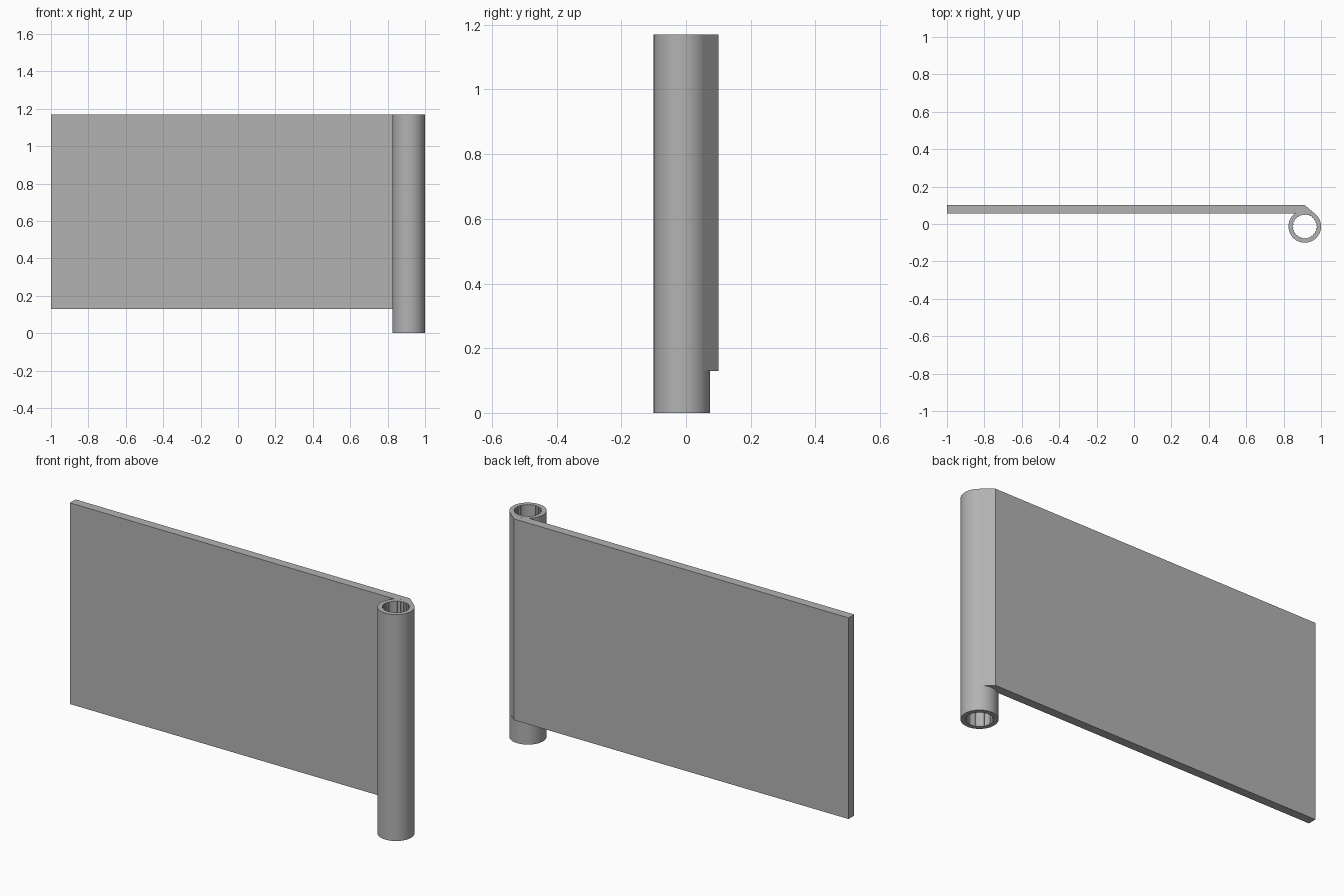
import bpy, bmesh
from math import sin, cos, pi, acos, asin, sqrt, radians

if "Cube" in bpy.data.objects:
    bpy.data.objects.remove(bpy.data.objects["Cube"], do_unlink=True)

CX, CY = 0.913, -0.013          # barrel axis
OUTER, BORE = 0.087, 0.062
TOP, PLATE_BOTTOM = 1.17, 0.13
PLATE_FRONT, PLATE_BACK = 0.055, 0.101
SIDES, TEETH = 64, 24

grey = bpy.data.materials.new("plain grey")
grey.use_nodes = True
grey.diffuse_color = (0.45, 0.45, 0.45, 1)
grey.node_tree.nodes["Principled BSDF"].inputs["Base Color"].default_value = (0.45, 0.45, 0.45, 1)


def finish(name, bm):
    bmesh.ops.recalc_face_normals(bm, faces=bm.faces)
    mesh = bpy.data.meshes.new(name)
    bm.to_mesh(mesh)
    bm.free()
    mesh.materials.append(grey)
    obj = bpy.data.objects.new(name, mesh)
    bpy.context.collection.objects.link(obj)
    bpy.ops.object.select_all(action="DESELECT")
    obj.select_set(True)
    bpy.context.view_layer.objects.active = obj
    bpy.ops.object.shade_smooth_by_angle(angle=radians(10))
    return obj


def polar(radius, angle):
    return CX + radius * cos(angle), CY + radius * sin(angle)


def loop(bm, points, z):
    verts = [bm.verts.new((x, y, z)) for x, y in points]
    return [bm.edges.new((v, verts[i - 1])) for i, v in enumerate(verts)]


# Hollow barrel: smooth outside, finely splined bore
bm = bmesh.new()
circle = [polar(OUTER, 2 * pi * i / SIDES) for i in range(SIDES)]
bore = []
for i in range(TEETH):
    for part, radius in ((0, BORE), (0.5, BORE), (0.5, BORE + 0.003), (1, BORE + 0.003)):
        bore.append(polar(radius, 2 * pi * (i + part) / TEETH))
rims = []
for z in (0, TOP):
    edges = loop(bm, circle, z), loop(bm, bore, z)
    bmesh.ops.triangle_fill(bm, edges=edges[0] + edges[1], use_beauty=True)
    rims.append(edges)
for low, high in zip(*rims):
    bmesh.ops.bridge_loops(bm, edges=low + high)
finish("hinge_barrel", bm)

# Hinge leaf: flat plate whose end slopes tangent to the barrel and wraps its wall
reach = PLATE_BACK - CY
start = pi / 2 - acos(OUTER / reach)
end = pi - asin((PLATE_FRONT - CY) / OUTER)
steps = 16
profile = [(-1, PLATE_FRONT), (-1, PLATE_BACK), (CX, PLATE_BACK)]
profile += [polar(OUTER, start + (end - start) * i / steps) for i in range(steps + 1)]
bm = bmesh.new()
face = bm.faces.new([bm.verts.new((x, y, PLATE_BOTTOM)) for x, y in profile])
lifted = bmesh.ops.extrude_face_region(bm, geom=[face], use_keep_orig=True)["geom"]
bmesh.ops.translate(bm, vec=(0, 0, TOP - PLATE_BOTTOM),
                    verts=[g for g in lifted if isinstance(g, bmesh.types.BMVert)])
finish("hinge_leaf", bm)
